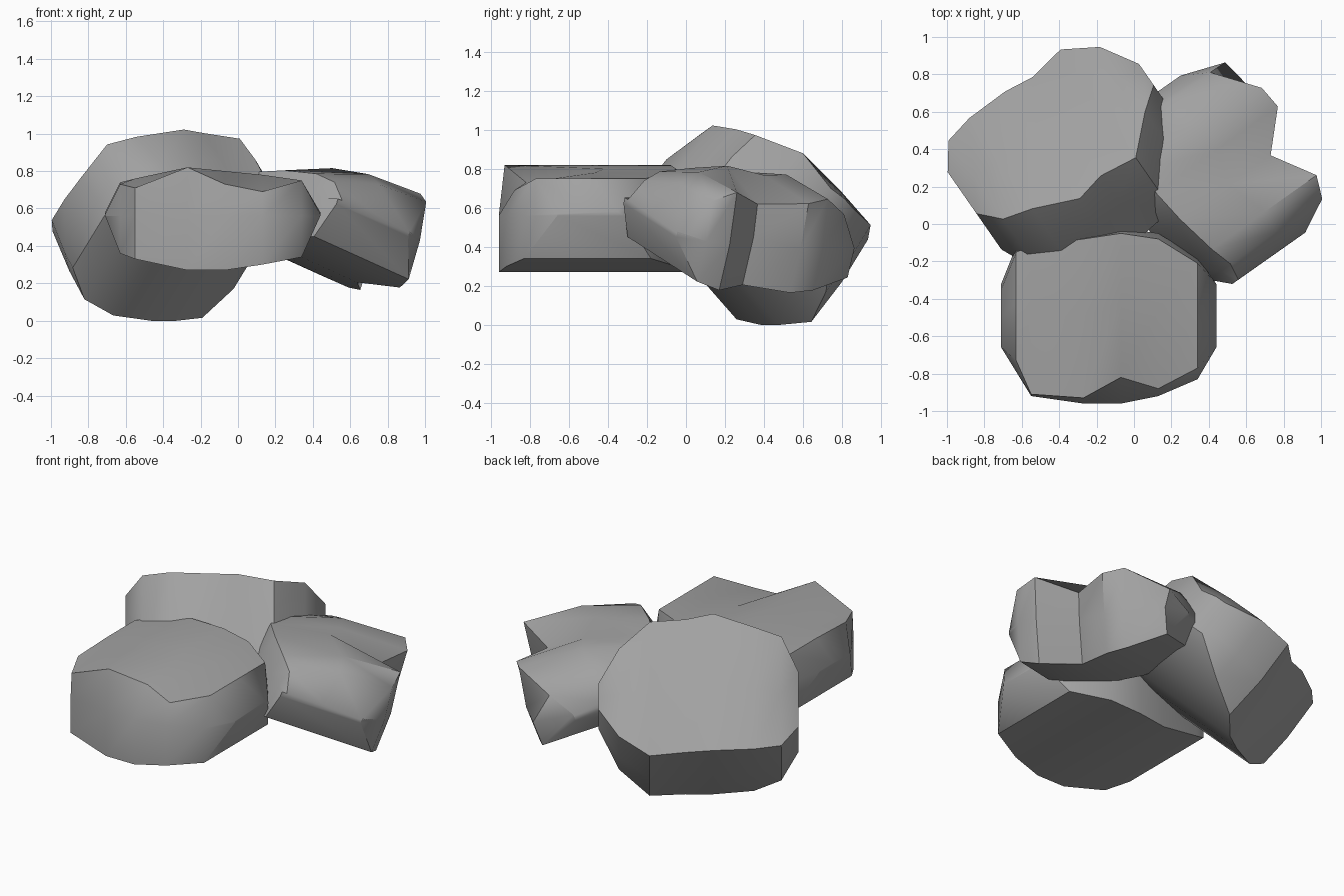
import bpy
import bmesh
from math import radians
from mathutils import Matrix, Vector

default_cube = bpy.data.objects.get("Cube")
if default_cube:
    bpy.data.objects.remove(default_cube, do_unlink=True)

# One plain stone colour
stone = bpy.data.materials.new("stone grey")
stone.use_nodes = True
stone.diffuse_color = (0.36, 0.36, 0.36, 1)
stone.node_tree.nodes["Principled BSDF"].inputs["Base Color"].default_value = stone.diffuse_color

CM = 0.01  # cross-section measurements are in hundredths of a unit

# Cross-sections of each slab about its own centre:
# x, front y, lip y, back y, low z, lip z, high z
LEVEL_SLAB = [
    (-58, -17, -17, 17, 1, 2, 3),
    (-50, -30, -24, 37, -19, 18, 19),
    (-42, -43, -42, 40, -22, 16, 21),
    (-14, -47, -44, 44, -28, 27, 27),
    (6, -47, -33, 47, -28, 18, 25),
    (26, -43, -39, 44, -25, 14, 23),
    (47, -34, -28, 31, -21, 20, 20),
    (57, -17, -17, 17, 1, 2, 3),
]

# Blunter slab with a shallow lip
TIPPED_SLAB = [
    (-60, -18, -14, 24, -10, 20, 22),
    (-50, -38, -34, 38, -20, 26, 27),
    (-34, -47, -40, 41, -29, 26, 29),
    (-10, -50, -50, 42, -32, 22, 29),
    (6, -48, -46, 42, -32, 23, 26),
    (27, -49, -46, 45, -27, 19, 28),
    (45, -31, -27, 32, -18, 24, 26),
    (57, -12, -8, 12, -4, 17, 19),
]

# Shorter slab with a groove worn into its front
GROOVED_SLAB = [
    (-57, -18, -18, 32, -2, 0, 2),
    (-48, -32, -29, 34, -21, 22, 20),
    (-36, -36, -32, 39, -24, 28, 26),
    (-13, -24, -21, 44, -25, 18, 27),
    (6, -40, -38, 46, -23, 25, 25),
    (19, -41, -36, 42, -21, 27, 26),
    (42, -37, -22, 33, -15, 14, 16),
    (50, -12, -12, 26, -3, 0, 3),
]


def frame(along, facing, centre):
    """Placement from the slab's length direction and its upper face direction."""
    x = Vector(along).normalized()
    y = Vector(facing).cross(x).normalized()
    axes = Matrix((x, y, x.cross(y))).transposed().to_4x4()
    return Matrix.Translation(centre) @ axes


def slab_rock(name, stations, placement, slump=0.0):
    """Loft a rock through its cross-sections; slump lowers the rear shoulder."""
    bm = bmesh.new()
    rings = []
    for x, front, lip, back, low, lip_z, high in stations:
        section = [(front, low), (front, 1), (lip, lip_z),
                   ((lip + back) / 2, high), (back - 3, high * (1 - slump)),
                   (back, 1), (back, low)]
        rings.append([bm.verts.new(placement @ (Vector((x, y, z)) * CM))
                      for y, z in section])
    for ring, following in zip(rings, rings[1:]):
        for i in range(len(ring)):
            j = (i + 1) % len(ring)
            bm.faces.new((ring[i], ring[j], following[j], following[i]))
    for end in (rings[0], rings[-1]):
        bm.faces.new(end)
    bmesh.ops.recalc_face_normals(bm, faces=bm.faces)
    mesh = bpy.data.meshes.new(name)
    bm.to_mesh(mesh)
    bm.free()
    mesh.materials.append(stone)
    rock = bpy.data.objects.new(name, mesh)
    bpy.context.collection.objects.link(rock)
    bpy.ops.object.select_all(action="DESELECT")
    rock.select_set(True)
    bpy.context.view_layer.objects.active = rock
    bpy.ops.object.shade_smooth_by_angle(angle=radians(40))


# Front rock lies level
slab_rock("front_rock", LEVEL_SLAB,
          frame((1, 0, 0), (0, 0, 1), (-0.13, -0.49, 0.55)))

# Back rock is tipped steeply with its worn lip uppermost
slab_rock("back_rock", TIPPED_SLAB,
          frame((0.82, 0.57, 0), (-0.39, 0.56, 0.73), (-0.33, 0.37, 0.52)))

# Side rock is turned across and tilted a little outwards
slab_rock("side_rock", GROOVED_SLAB,
          frame((-0.58, 0.81, -0.02), (0.27, 0.22, 0.94), (0.445, 0.32, 0.52)),
          slump=0.45)
